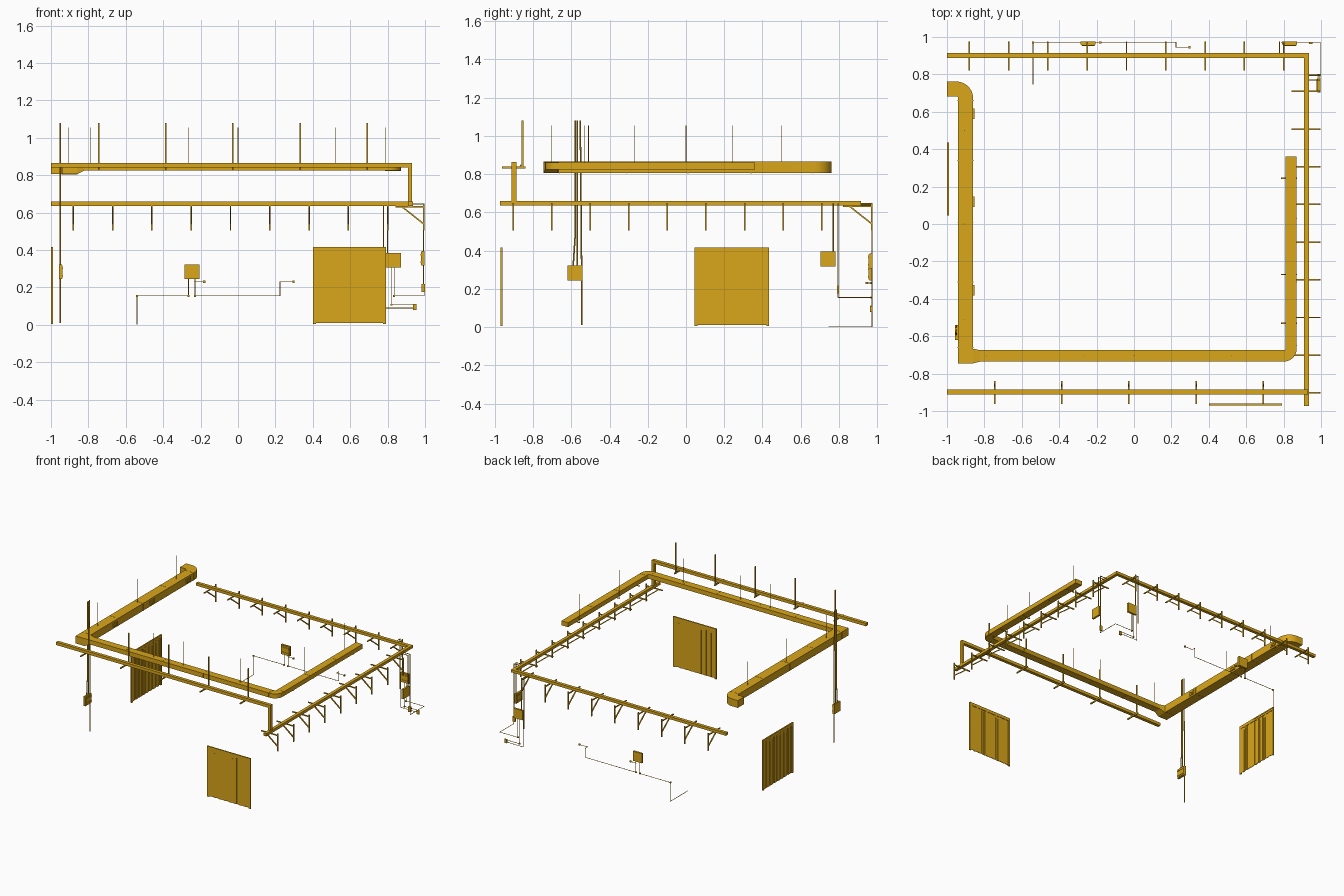
import bpy, bmesh, math, random
from mathutils import Vector, Matrix

random.seed(4)
mat = bpy.data.materials.new("ochre_paint")
mat.diffuse_color = (0.70, 0.38, 0.01, 1)


def finish(name, bm, smooth=False):
    bmesh.ops.recalc_face_normals(bm, faces=bm.faces)
    me = bpy.data.meshes.new(name)
    bm.to_mesh(me)
    bm.free()
    me.materials.append(mat)
    ob = bpy.data.objects.new(name, me)
    bpy.context.collection.objects.link(ob)
    if smooth:
        bpy.ops.object.select_all(action='DESELECT')
        ob.select_set(True)
        bpy.context.view_layer.objects.active = ob
        bpy.ops.object.shade_smooth_by_angle(angle=math.radians(50))
    return ob


def box(bm, x0, x1, y0, y1, z0, z1):
    m = Matrix.Translation(((x0 + x1) / 2, (y0 + y1) / 2, (z0 + z1) / 2))
    bmesh.ops.create_cube(bm, size=1, matrix=m @ Matrix.Diagonal((x1 - x0, y1 - y0, z1 - z0, 1)))


def bar(bm, a, b, r, sides=8):
    a, b = Vector(a), Vector(b)
    d = b - a
    m = Matrix.Translation((a + b) / 2) @ d.to_track_quat('Z', 'Y').to_matrix().to_4x4()
    if sides == 4:
        m = m @ Matrix.Rotation(math.pi / 4, 4, 'Z')
    bmesh.ops.create_cone(bm, cap_ends=True, segments=sides, radius1=r, radius2=r, depth=d.length, matrix=m)


def run(name, pts, r=0.002):
    bm = bmesh.new()
    for a, b in zip(pts, pts[1:]):
        bar(bm, a, b, r)
    for p in pts[1:-1]:
        bmesh.ops.create_uvsphere(bm, u_segments=8, v_segments=4, radius=r, matrix=Matrix.Translation(p))
    return finish(name, bm, True)


def loft(bm, a, b):
    va, vb = [bm.verts.new(p) for p in a], [bm.verts.new(p) for p in b]
    n = len(va)
    bm.faces.new(va)
    bm.faces.new(vb[::-1])
    for i in range(n):
        bm.faces.new((va[i], va[(i + 1) % n], vb[(i + 1) % n], vb[i]))


def prism(bm, outline, z0, z1):
    loft(bm, [(x, y, z0) for x, y in outline], [(x, y, z1) for x, y in outline])


def arc(cx, cy, r, a0, a1, n=8):
    return [(cx + r * math.cos(math.radians(a0 + (a1 - a0) * i / n)),
             cy + r * math.sin(math.radians(a0 + (a1 - a0) * i / n))) for i in range(n + 1)]


# large air duct on the left with its elbow
bm = bmesh.new()
prism(bm, [(-0.942, -0.745), (-0.86, -0.745)] + arc(-0.95, 0.672, 0.09, 0, 90)
      + [(-1.0, 0.762), (-1.0, 0.682)] + arc(-0.95, 0.672, 0.01, 90, 0, 3), 0.805, 0.865)
finish("main_duct", bm, True)

# tapered reducer
bm = bmesh.new()
sec = lambda x, y0, y1, z0, z1: [(x, y0, z0), (x, y1, z0), (x, y1, z1), (x, y0, z1)]
loft(bm, sec(-0.86, -0.745, -0.667, 0.805, 0.865), sec(-0.82, -0.735, -0.675, 0.825, 0.861))
finish("duct_reducer", bm)

# small air duct along the front and right
bm = bmesh.new()
prism(bm, [(-0.82, -0.735)] + arc(0.802, -0.667, 0.068, -90, 0)
      + [(0.87, 0.36), (0.81, 0.36)] + arc(0.802, -0.667, 0.008, 0, -90, 3) + [(-0.82, -0.675)], 0.825, 0.861)
finish("branch_duct", bm, True)

# duct joint flanges
bm = bmesh.new()
for y in (-0.66, -0.31, 0.01, 0.34, 0.66):
    box(bm, -0.943, -0.859, y - 0.002, y + 0.002, 0.804, 0.866)
for x in (-0.5, -0.17, 0.2, 0.5, 0.79):
    box(bm, x - 0.002, x + 0.002, -0.736, -0.674, 0.824, 0.862)
for y in (-0.65, -0.31, 0.03):
    box(bm, 0.809, 0.871, y - 0.002, y + 0.002, 0.824, 0.862)
finish("duct_flanges", bm)

# air outlets on the main duct
bm = bmesh.new()
for y in (0.59, 0.12, -0.355):
    box(bm, -0.862, -0.854, y - 0.028, y + 0.028, 0.818, 0.85)
    for z in (0.826, 0.834, 0.842):
        box(bm, -0.855, -0.852, y - 0.023, y + 0.023, z - 0.002, z + 0.002)
finish("air_outlets", bm)

# duct hanger rods
bm = bmesh.new()
for x, y in ((-0.905, -0.51), (-0.905, 0.0), (-0.905, 0.5), (-0.79, -0.705), (-0.265, -0.705),
             (0.0, -0.705), (0.52, -0.705)):
    bar(bm, (x, y, 0.855), (x, y, 1.055), 0.0018, 6)
for y in (-0.53, -0.27, 0.245):
    bar(bm, (0.79, y, 0.822), (0.79, y, 1.055), 0.0018, 6)
    box(bm, 0.787, 0.872, y - 0.004, y + 0.004, 0.822, 0.826)
finish("duct_hangers", bm)

# cable trunking: high front, drop, low right and back
bm = bmesh.new()
box(bm, -1.0, 0.93, -0.912, -0.886, 0.84, 0.864)
finish("front_trunking", bm)
bm = bmesh.new()
box(bm, 0.91, 0.93, -0.912, -0.886, 0.655, 0.842)
finish("trunking_drop", bm)
bm = bmesh.new()
box(bm, 0.91, 0.935, -0.972, 0.89, 0.636, 0.658)
finish("right_trunking", bm)
bm = bmesh.new()
box(bm, -1.0, 0.935, 0.888, 0.914, 0.636, 0.658)
finish("back_trunking", bm)

# ceiling hangers for the front trunking
bm = bmesh.new()
for x in (-0.745, -0.385, -0.027, 0.333, 0.692):
    box(bm, x - 0.004, x + 0.004, -0.962, -0.84, 0.829, 0.839)
    box(bm, x - 0.004, x + 0.004, -0.859, -0.851, 0.835, 1.08)
    bar(bm, (x, -0.872, 0.836), (x, -0.855, 0.858), 0.003, 4)
finish("ceiling_hangers", bm)


# triangular wall brackets, one set per wall
def brackets(name, place, spots):
    bm = bmesh.new()
    for s in spots:
        for a, b in (((0.82, 0.632), (0.975, 0.632)), ((0.971, 0.505), (0.971, 0.648)),
                     ((0.855, 0.632), (0.971, 0.54))):
            bar(bm, place(s, *a), place(s, *b), 0.0055, 4)
    finish(name, bm)


brackets("back_brackets", lambda s, d, z: (s, d, z), [-0.88 + 0.21 * i for i in range(9)])
brackets("right_brackets", lambda s, d, z: (d + 0.021, s, z), [-0.903 + 0.2015 * i for i in range(9)])


# strip curtain doors: frame plus overlapping hanging strips
def strip_door(name, matrix):
    bm = bmesh.new()
    box(bm, 0, 0.39, -0.005, 0.005, 0.39, 0.415)
    box(bm, 0, 0.016, -0.005, 0.005, 0.005, 0.39)
    box(bm, 0.376, 0.39, -0.005, 0.005, 0.005, 0.39)
    n = 16
    for i in range(n):
        x = 0.012 + i * 0.362 / n
        d = 0.002 if i % 2 else -0.002
        box(bm, x, x + 0.026 + random.uniform(0, 0.004), d - 0.001, d + 0.001,
            0.01, 0.392)
        box(bm, x + 0.011, x + 0.014, d - 0.0025, d + 0.0025, 0.01, 0.375 + random.uniform(-0.01, 0.01))
    bm.transform(matrix)
    finish(name, bm)


strip_door("front_strip_door", Matrix.Translation((0.4, -0.965, 0)))
strip_door("left_strip_door", Matrix.Translation((-0.994, 0.045, 0)) @ Matrix.Rotation(math.pi / 2, 4, 'Z'))


# distribution boxes, local front faces -y
def cabinet(name, loc, turn):
    bm = bmesh.new()
    box(bm, -0.04, 0.04, -0.008, 0.008, -0.039, 0.039)
    box(bm, -0.036, 0.036, -0.012, -0.007, -0.035, 0.035)
    for z in (-0.02, 0.02):
        box(bm, -0.034, 0.034, -0.015, -0.011, z - 0.004, z + 0.004)
    bm.transform(Matrix.Translation(loc) @ Matrix.Rotation(math.radians(turn), 4, 'Z'))
    finish(name, bm)


cabinet("back_cabinet", (-0.245, 0.967, 0.283), 0)
cabinet("corner_back_cabinet", (0.832, 0.967, 0.345), 0)
cabinet("corner_right_cabinet", (0.99, 0.742, 0.355), -90)
cabinet("left_cabinet", (-0.95, -0.58, 0.283), 90)

# sockets and junction boxes
bm = bmesh.new()
for x, y, z, h in ((-0.18, 0.97, 0.23, 0.006), (0.297, 0.945, 0.23, 0.006), (0.945, 0.968, 0.095, 0.015),
                   (0.99, 0.795, 0.197, 0.021), (-0.54, 0.972, 0.155, 0.005), (-0.265, 0.972, 0.155, 0.005),
                   (-0.23, 0.972, 0.155, 0.005), (0.835, 0.97, 0.155, 0.005), (0.82, 0.97, 0.107, 0.005)):
    w = 0.01 if h > 0.01 else h
    box(bm, x - w, x + w, y - 0.006, min(y + 0.006, 0.975), z - h, z + h)
finish("sockets", bm)

# conduits on the back wall
Y = 0.972
run("floor_conduit", [(-0.265, Y, 0.25), (-0.265, Y, 0.155), (-0.54, Y, 0.155), (-0.54, Y, 0.002), (-0.54, 0.745, 0.002)])
run("back_conduit", [(-0.23, Y, 0.25), (-0.23, Y, 0.155), (0.225, Y, 0.155), (0.225, Y, 0.23),
                     (0.225, 0.945, 0.23), (0.295, 0.945, 0.23)])
run("back_socket_conduit", [(-0.235, Y, 0.23), (-0.18, Y, 0.23)])

# conduits around the corner
run("corner_feed", [(0.778, 0.9, 0.645), (0.778, Y, 0.645), (0.778, Y, 0.24)], 0.003)
run("corner_cabinet_feed", [(0.80, 0.9, 0.64), (0.80, Y, 0.64), (0.80, Y, 0.38)], 0.003)
run("corner_low_conduit", [(0.787, Y, 0.31), (0.787, Y, 0.09), (0.945, Y, 0.09)])
run("corner_socket_conduit", [(0.82, Y, 0.31), (0.82, Y, 0.107), (0.945, Y, 0.107)])
run("corner_side_conduit", [(0.835, Y, 0.31), (0.835, Y, 0.155), (0.996, Y, 0.155), (0.996, 0.795, 0.155), (0.996, 0.795, 0.18)])
run("right_cabinet_feed", [(0.92, 0.77, 0.645), (0.992, 0.77, 0.645), (0.992, 0.77, 0.39)], 0.003)
run("right_socket_feed", [(0.92, 0.795, 0.645), (0.992, 0.795, 0.645), (0.992, 0.795, 0.215)], 0.003)

# conduits on the left post
run("left_conduit_a", [(-0.95, -0.578, 1.08), (-0.95, -0.578, 0.5), (-0.95, -0.59, 0.32)], 0.004)
run("left_conduit_b", [(-0.95, -0.568, 1.08), (-0.95, -0.568, 0.32)], 0.004)
run("left_conduit_c", [(-0.95, -0.553, 1.08), (-0.95, -0.546, 0.32), (-0.95, -0.546, 0.01)], 0.004)
